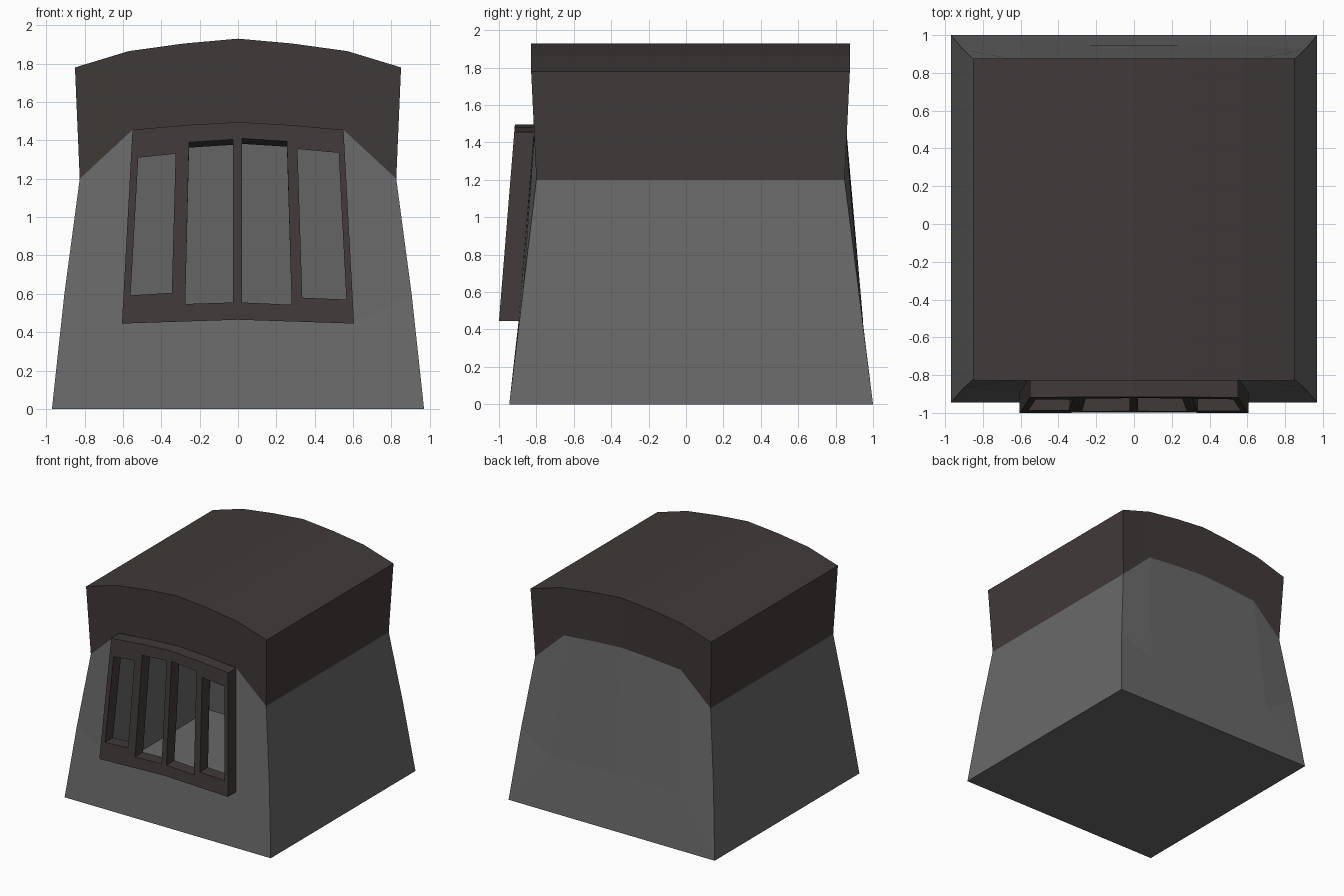
import bpy, bmesh

if "Cube" in bpy.data.objects:
    bpy.data.objects.remove(bpy.data.objects["Cube"])


def material(name, rgb):
    m = bpy.data.materials.new(name)
    m.diffuse_color = (*rgb, 1)
    m.use_nodes = True
    m.node_tree.nodes["Principled BSDF"].inputs["Base Color"].default_value = m.diffuse_color
    return m


GREY = material("stone grey", (0.14, 0.14, 0.14))
DARK = material("dark brown", (0.052, 0.043, 0.041))


def finish(name, bm, mats):
    bmesh.ops.recalc_face_normals(bm, faces=bm.faces)
    me = bpy.data.meshes.new(name)
    bm.to_mesh(me)
    bm.free()
    for m in mats:
        me.materials.append(m)
    ob = bpy.data.objects.new(name, me)
    bpy.context.collection.objects.link(ob)
    return ob


# Half outline of the end walls: name -> x, z, front y, back y
P = {
    "base": (0.97, 0, -0.945, 1.0), "mid": (0.905, 0.6, -0.872, 0.924),
    "eave": (0.825, 1.2, -0.80, 0.848),
    "win": (0.605, 0.445, -0.893, 0.945), "win0": (0, 0.465, -0.893, 0.945),
    "arch": (0.55, 1.455, -0.81, 0.855), "arch1": (0.27, 1.48, -0.81, 0.855),
    "arch0": (0, 1.495, -0.81, 0.855),
    "top": (0.85, 1.78, -0.828, 0.876), "top2": (0.57, 1.865, -0.828, 0.876),
    "top1": (0.28, 1.905, -0.828, 0.876), "top0": (0, 1.93, -0.828, 0.876),
}

# Body: hollow shell with grey walls and a dark arched roof
bm = bmesh.new()
V = {}
for n, (x, z, *ys) in P.items():
    for e in (0, 1):
        for s in (-1, 1):
            if x == 0 and s == 1:
                V[n, e, s] = V[n, e, -1]
            else:
                V[n, e, s] = bm.verts.new((s * x, ys[e], z))


def face(keys, mat):
    bm.faces.new([V[k] for k in keys]).material_index = mat


panels = [("base mid win", 0), ("mid eave arch win", 0),
          ("eave top top2 arch", 1), ("arch top2 top1 arch1", 1),
          ("arch1 top1 top0 arch0", 1)]
strips = [("base", "mid", 0), ("mid", "eave", 0), ("eave", "top", 1),
          ("top", "top2", 1), ("top2", "top1", 1), ("top1", "top0", 1)]
for s in (-1, 1):
    for e in (0, 1):
        for names, mat in panels:
            face([(n, e, s) for n in names.split()], mat)
    for a, b, mat in strips:
        face([(a, 0, s), (a, 1, s), (b, 1, s), (b, 0, s)], mat)
    # back wall centre (the front is open behind the grille)
    face([("win0", 1, s), ("win", 1, s), ("arch", 1, s),
          ("arch1", 1, s), ("arch0", 1, s)], 0)
for e in (0, 1):
    face([("base", e, -1), ("base", e, 1), ("win", e, 1),
          ("win0", e, 1), ("win", e, -1)], 0)
face([("base", 0, -1), ("base", 0, 1), ("base", 1, 1), ("base", 1, -1)], 0)
finish("hollow_body", bm, [GREY, DARK])

# Window grille: outline with four openings, given thickness
outer = [(-0.605, 0.445), (0, 0.465), (0.605, 0.445), (0.55, 1.455),
         (0.27, 1.48), (0, 1.495), (-0.27, 1.48), (-0.55, 1.455)]
openings = [
    [(-0.56, 0.592), (-0.345, 0.605), (-0.325, 1.33), (-0.52, 1.31)],
    [(-0.275, 0.547), (-0.025, 0.555), (-0.025, 1.405), (-0.255, 1.39)],
    [(0.02, 0.555), (0.28, 0.543), (0.255, 1.395), (0.02, 1.41)],
    [(0.335, 0.58), (0.565, 0.57), (0.525, 1.335), (0.31, 1.355)],
]
bm = bmesh.new()
back = {}
loops = []
for i, pts in enumerate([outer] + openings):
    front = [bm.verts.new((x, 0, z)) for x, z in pts]
    for v, (x, z) in zip(front, pts):
        drop = 0.028 if i in (2, 3) and z > 1 else 0
        back[v] = (x, -0.893 + 0.083 * (z - 0.445) / 1.03, z - drop)
    loops.append(front)
edges = [bm.edges.new((l[k - 1], l[k])) for l in loops for k in range(len(l))]
bmesh.ops.triangle_fill(bm, use_beauty=True, use_dissolve=False,
                        edges=edges, normal=(0, -1, 0))
fronts = list(bm.faces)
twin = {v: bm.verts.new(co) for v, co in back.items()}
for f in fronts:
    bm.faces.new([twin[v] for v in reversed(f.verts)])
for l in loops:
    for k in range(len(l)):
        a, b = l[k - 1], l[k]
        bm.faces.new((a, b, twin[b], twin[a]))
for v in twin:
    v.co.y = -1.0 + 0.085 * (v.co.z - 0.445) / 1.05
finish("window_grille", bm, [DARK])
